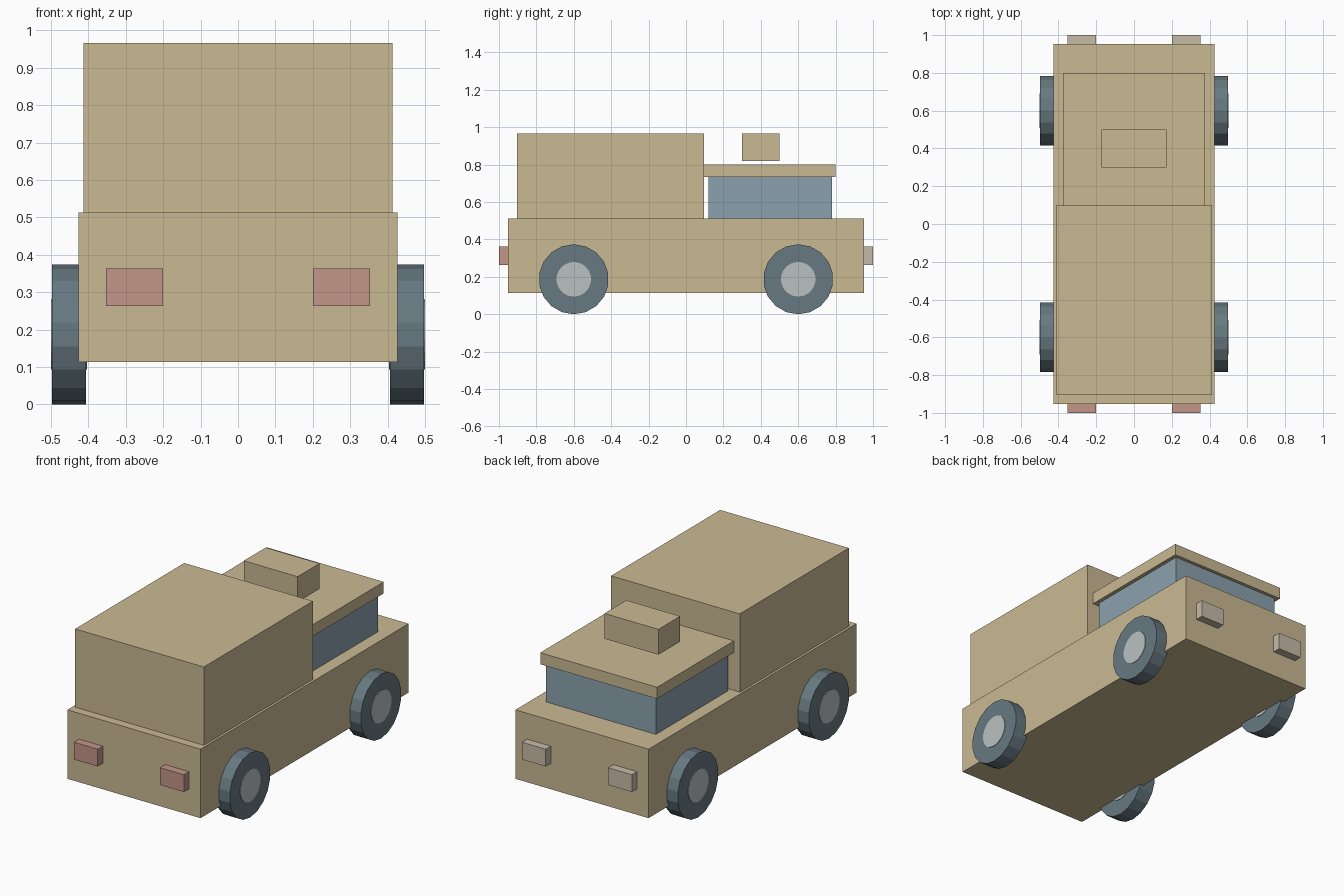
import bpy
import math

cube = bpy.data.objects.get("Cube")
if cube:
    bpy.data.objects.remove(cube, do_unlink=True)


def material(name, rgb):
    m = bpy.data.materials.new(name)
    m.use_nodes = True
    colour = (*rgb, 1)
    m.diffuse_color = colour
    m.node_tree.nodes["Principled BSDF"].inputs["Base Color"].default_value = colour
    return m


TAN = material("tan paint", (0.59, 0.49, 0.295))
GLASS = material("blue glass", (0.26, 0.36, 0.42))
TYRE = material("slate rubber", (0.135, 0.19, 0.22))
HUB = material("pale grey metal", (0.49, 0.53, 0.53))
RED = material("dusty red lens", (0.54, 0.305, 0.25))
LAMP = material("warm grey lens", (0.57, 0.50, 0.39))


def box(name, mat, x, y, z):
    """Box from its (low, high) extents on each axis."""
    spans = (x, y, z)
    bpy.ops.mesh.primitive_cube_add(size=1, location=[(a + b) / 2 for a, b in spans])
    ob = bpy.context.object
    ob.name = name
    ob.scale = [b - a for a, b in spans]
    bpy.ops.object.transform_apply(location=False, rotation=False, scale=True)
    ob.data.materials.append(mat)


def disc(name, mat, radius, width, centre):
    """Faceted cylinder lying along x, with a corner at the top."""
    bpy.ops.mesh.primitive_cylinder_add(
        vertices=18, radius=radius, depth=width, location=centre,
        rotation=(math.pi / 2, 0, math.pi / 2))
    ob = bpy.context.object
    ob.name = name
    ob.data.materials.append(mat)


# Body, cargo box and cab
box("lower_body", TAN, (-0.427, 0.427), (-0.953, 0.953), (0.113, 0.513))
box("cargo_box", TAN, (-0.413, 0.413), (-0.903, 0.097), (0.513, 0.967))
box("cab_windows", GLASS, (-0.353, 0.353), (0.12, 0.78), (0.513, 0.733))
box("cab_roof", TAN, (-0.375, 0.375), (0.097, 0.8), (0.733, 0.8))
box("roof_unit", TAN, (-0.173, 0.173), (0.3, 0.5), (0.82, 0.967))

# Lamps and wheels on both sides
for side, s in (("left", 1), ("right", -1)):
    lamp_x = sorted((s * 0.2, s * 0.353))
    box(f"{side}_red_lamp", RED, lamp_x, (-1.0, -0.953), (0.263, 0.363))
    box(f"{side}_pale_lamp", LAMP, lamp_x, (0.953, 1.0), (0.263, 0.363))
    for end, y in (("front", -0.6), ("rear", 0.6)):
        centre = (s * 0.452, y, 0.187)
        disc(f"{side}_{end}_tyre", TYRE, 0.187, 0.09, centre)
        disc(f"{side}_{end}_hub", HUB, 0.093, 0.096, centre)
